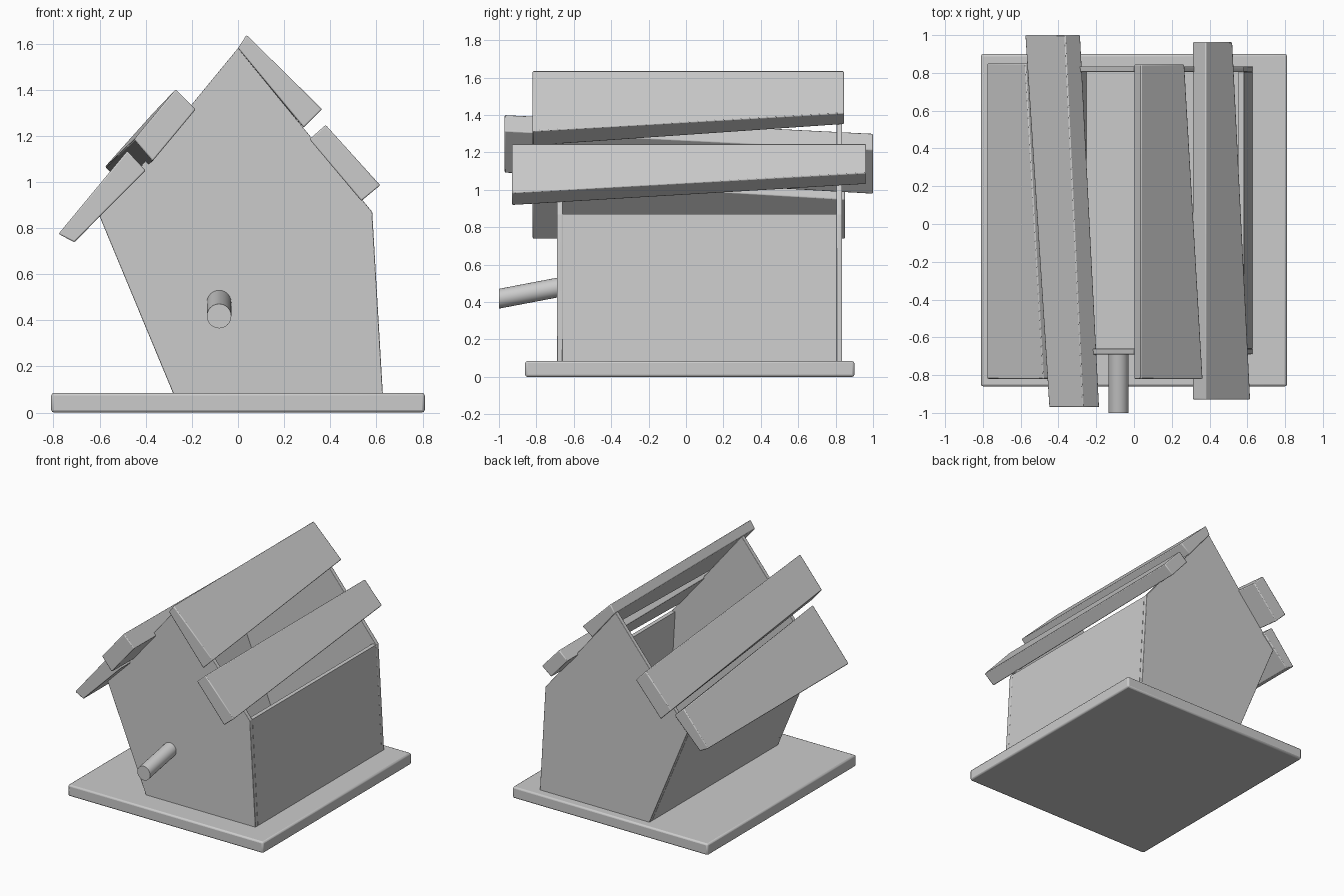
import bpy, bmesh, math
from mathutils import Vector

if "Cube" in bpy.data.objects:
    bpy.data.objects.remove(bpy.data.objects["Cube"])


def loft(name, y0, y1, front, back=None, bevel=0.0):
    """Solid between an (x, z) outline at y0 and a matching one at y1."""
    back = back or front
    n = len(front)
    bm = bmesh.new()
    a = [bm.verts.new((x, y0, z)) for x, z in front]
    b = [bm.verts.new((x, y1, z)) for x, z in back]
    bm.faces.new(a)
    bm.faces.new(b[::-1])
    for i in range(n):
        j = (i + 1) % n
        bm.faces.new((a[i], b[i], b[j], a[j]))
    bmesh.ops.recalc_face_normals(bm, faces=bm.faces)
    me = bpy.data.meshes.new(name)
    bm.to_mesh(me)
    bm.free()
    ob = bpy.data.objects.new(name, me)
    bpy.context.collection.objects.link(ob)
    if bevel:
        m = ob.modifiers.new("soft_edges", 'BEVEL')
        m.width = bevel
        m.segments = 2
    # smooth shading with sharp corners kept
    bpy.context.view_layer.objects.active = ob
    ob.select_set(True)
    bpy.ops.object.shade_smooth_by_angle(angle=math.radians(40))
    ob.select_set(False)
    return ob


# Base board
loft("base_board", -0.86, 0.90,
     [(-0.81, 0), (0.81, 0), (0.81, 0.085), (-0.81, 0.085)], bevel=0.012)

# Lopsided gable panels
T = 0.03
Z0 = 0.08
Y0, Y1 = -0.69, 0.835
gable = [(-0.28, Z0), (0.628, Z0), (0.582, 0.87), (0.0, 1.58), (-0.60, 0.85)]
loft("front_wall", Y0, Y0 + T, gable, bevel=0.003)
loft("back_wall", Y1 - T, Y1, gable, bevel=0.003)

# Thin side walls, open under the roof
loft("left_wall", Y0 + T, Y1 - T,
     [(-0.28, Z0), (-0.28 + T, Z0), (-0.60 + T, 0.86), (-0.60, 0.85)])
loft("right_wall", Y0 + T, Y1 - T,
     [(0.628, Z0), (0.582, 0.87), (0.582 - T, 0.87), (0.628 - T, Z0)])

# Crooked roof planks: front outline, back outline
loft("upper_right_plank", -0.82, 0.845,
     [(0.0, 1.58), (0.037, 1.637), (0.365, 1.315), (0.285, 1.235)],
     [(0.0, 1.58), (0.037, 1.637), (0.268, 1.41), (0.186, 1.35)], bevel=0.006)
loft("lower_right_plank", -0.93, 0.963,
     [(0.31, 1.185), (0.38, 1.247), (0.617, 0.985), (0.535, 0.917)],
     [(0.31, 1.185), (0.38, 1.247), (0.522, 1.09), (0.445, 1.03)], bevel=0.006)
loft("upper_left_plank", -0.97, 1.0,
     [(-0.27, 1.402), (-0.183, 1.315), (-0.37, 1.09), (-0.45, 1.185)],
     [(-0.365, 1.302), (-0.284, 1.215), (-0.49, 0.977), (-0.577, 1.065)],
     bevel=0.006)
loft("lower_left_plank", -0.82, 0.85,
     [(-0.48, 1.135), (-0.40, 1.05), (-0.71, 0.738), (-0.778, 0.775)],
     [(-0.575, 1.02), (-0.50, 0.95), (-0.71, 0.738), (-0.778, 0.775)],
     bevel=0.006)

# Drooping perch
R = 0.053


def ring(z):
    return [(-0.082 + R * math.cos(2 * math.pi * i / 24),
             z + R * math.sin(2 * math.pi * i / 24)) for i in range(24)]


loft("perch", -1.0, Y0 + T / 2, ring(0.418), ring(0.48))
